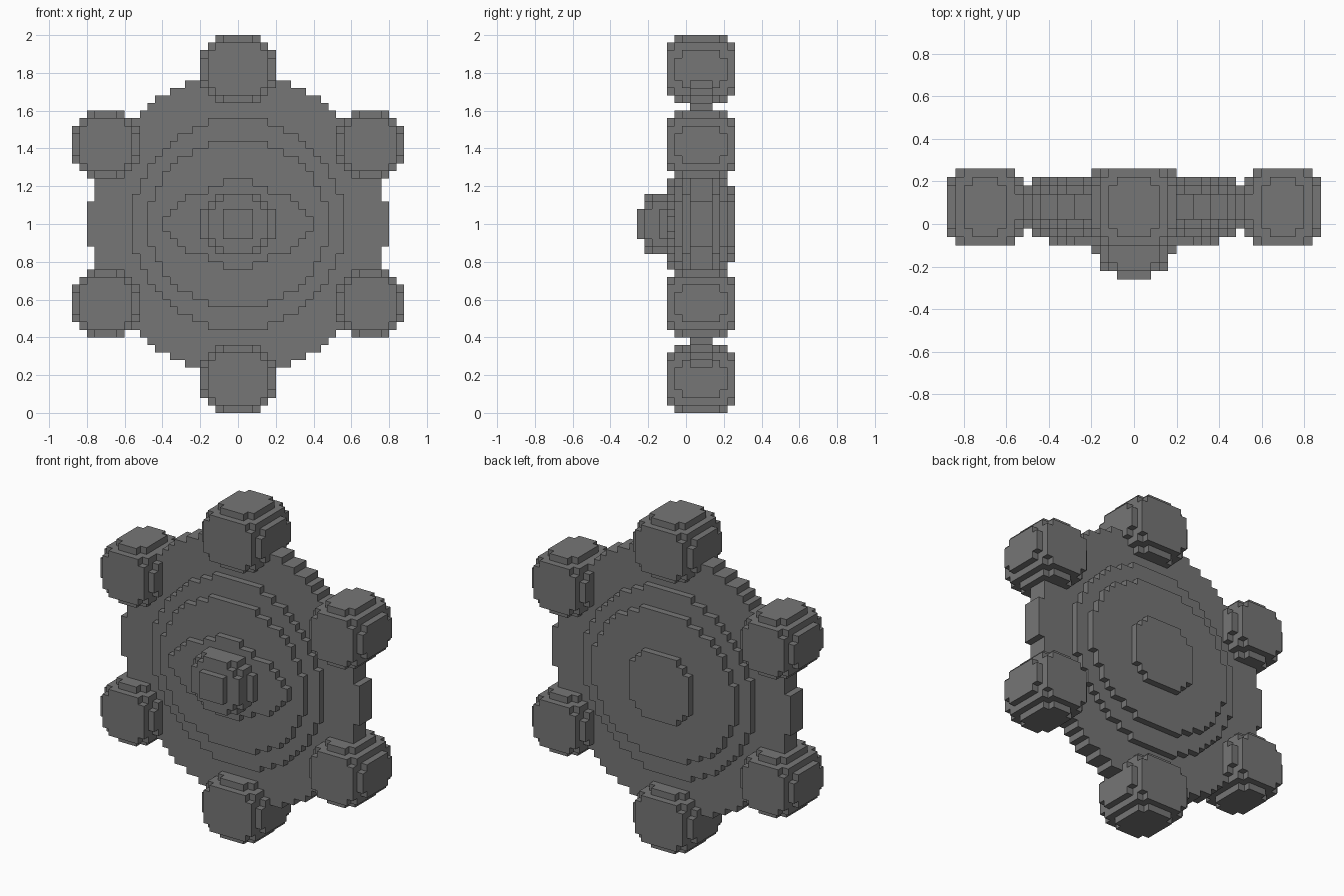
import bpy, bmesh
from mathutils import Vector

S = 0.04                      # edge of one cube cell
MID = Vector((0, 0.08, 1.0))  # middle of the disc

old = bpy.data.objects.get("Cube")
if old:
    bpy.data.objects.remove(old, do_unlink=True)

grey = bpy.data.materials.new("stone_grey")
grey.use_nodes = True
colour = (0.18, 0.18, 0.18, 1)
grey.diffuse_color = colour
grey.node_tree.nodes["Principled BSDF"].inputs["Base Color"].default_value = colour

# Cells: x and z centres lie on halves, y centres on whole numbers
parts = {}
taken = set()


def cells(name, layers, rule):
    """Claim every free cell in the given y layers that satisfies the rule."""
    found = {(i, j, k) for i in range(-22, 22) for j in layers
             for k in range(-25, 25) if rule(i + 0.5, j, k + 0.5)} - taken
    taken.update(found)
    parts.setdefault(name, set()).update(found)


def disc(name, layers, rx, rz):
    cells(name, layers, lambda x, y, z: (x / rx) ** 2 + (z / rz) ** 2 <= 1)


def orb(name, cx, cz):
    cells(name, range(-4, 5), lambda x, y, z:
          (x - cx) ** 2 + (z - cz) ** 2 + 0.5 * y * y <= 23)


# Stepped disc, thicker towards the middle
disc("base_disc", range(-1, 2), 19.75, 19.75)
disc("middle_step", range(-2, 3), 14.05, 14.05)
disc("inner_step", range(-3, 4), 12, 11)
disc("back_boss", [4], 5.3, 5.3)

# Eye on the front: oval centre with a pointed lobe on each side
disc("eye_oval", [-4], 5.6, 6.05)
cells("eye_lobes", [-4], lambda x, y, z: abs(x) + abs(z) <= 10.5 and abs(z) < 4)

# Domed pupil
disc("pupil", [-5], 5.1, 4.1)
disc("pupil", [-6], 4.4, 4.4)
disc("pupil", [-7], 4.1, 4.1)
disc("pupil", [-8], 2.2, 2.2)

# Six orbs around the rim
for zs, level in ((1, "upper"), (-1, "lower")):
    for xs, side in ((1, "left"), (-1, "right")):
        orb("top_orb" if zs > 0 else "bottom_orb", xs * 0.5, zs * 20.5)
        orb(f"{level}_{side}_orb", xs * 17.5, zs * 10.5)


def skin(name, block):
    """Make a mesh of the cell sides that are open to the air."""
    bm = bmesh.new()
    for c in block:
        centre = Vector(c) + Vector((0.5, 0, 0.5))
        for axis in range(3):
            for sign in (-1, 1):
                n = [0, 0, 0]
                n[axis] = sign
                if tuple(a + b for a, b in zip(c, n)) in taken:
                    continue
                u, v = Vector((0, 0, 0)), Vector((0, 0, 0))
                u[(axis + 1) % 3] = 0.5
                v[(axis + 2) % 3] = 0.5 * sign
                m = centre + Vector(n) / 2
                bm.faces.new([bm.verts.new(MID + p * S) for p in
                              (m - u - v, m + u - v, m + u + v, m - u + v)])
    bmesh.ops.remove_doubles(bm, verts=bm.verts[:], dist=S / 100)
    mesh = bpy.data.meshes.new(name)
    bm.to_mesh(mesh)
    bm.free()
    mesh.materials.append(grey)
    bpy.context.collection.objects.link(bpy.data.objects.new(name, mesh))


for part, block in parts.items():
    skin(part, block)
